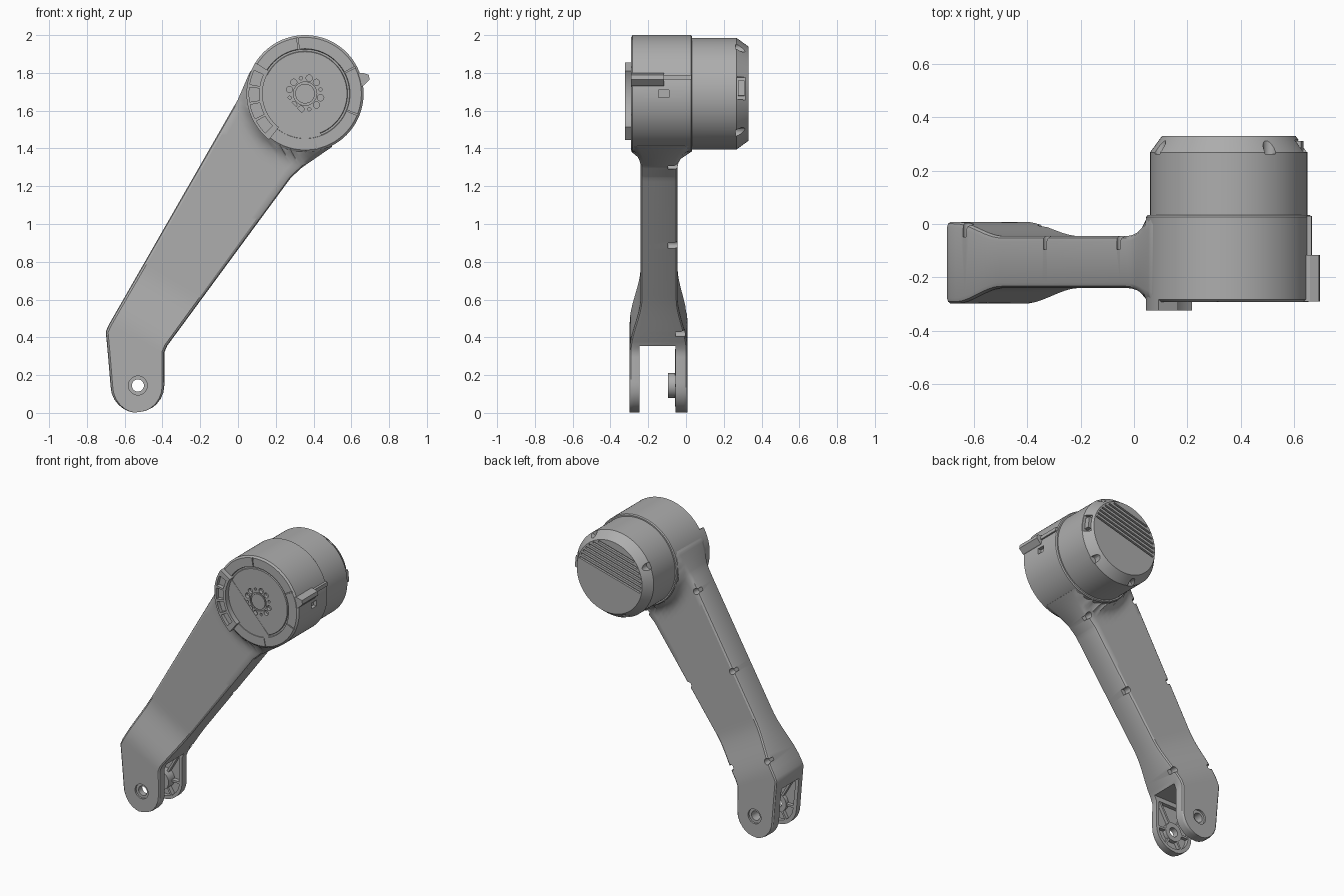
import bpy, bmesh
from math import sin, cos, pi, radians, sqrt, hypot
from mathutils import Vector

cube = bpy.data.objects.get("Cube")
if cube:
    bpy.data.objects.remove(cube)

grey = bpy.data.materials.new("matte_grey")
grey.use_nodes = True
grey.diffuse_color = (0.42, 0.42, 0.42, 1)
grey.node_tree.nodes["Principled BSDF"].inputs["Base Color"].default_value = (0.42, 0.42, 0.42, 1)

HUB = (0.355, 1.69)     # upper joint axis (x, z)
PIN = (-0.53, 0.145)    # fork pin axis (x, z)


def finish(bm, name):
    bmesh.ops.remove_doubles(bm, verts=bm.verts, dist=1e-5)
    bmesh.ops.recalc_face_normals(bm, faces=bm.faces)
    mesh = bpy.data.meshes.new(name)
    bm.to_mesh(mesh)
    bm.free()
    mesh.materials.append(grey)
    ob = bpy.data.objects.new(name, mesh)
    bpy.context.collection.objects.link(ob)
    return ob


def select(ob):
    bpy.ops.object.select_all(action='DESELECT')
    ob.select_set(True)
    bpy.context.view_layer.objects.active = ob


def smooth(ob, angle=30):
    select(ob)
    bpy.ops.object.shade_smooth_by_angle(angle=radians(angle))


def prism(name, outline, y0, y1):
    """Extrude an (x, z) outline along y."""
    bm = bmesh.new()
    face = bm.faces.new([bm.verts.new((x, y0, z)) for x, z in outline])
    new = bmesh.ops.extrude_face_region(bm, geom=[face])["geom"]
    bmesh.ops.translate(bm, vec=(0, y1 - y0, 0),
                        verts=[v for v in new if isinstance(v, bmesh.types.BMVert)])
    return finish(bm, name)


def polar(c, r, deg):
    return (c[0] + r * cos(radians(deg)), c[1] + r * sin(radians(deg)))


def circle(c, r, n=32):
    return [polar(c, r, 360 * i / n) for i in range(n)]


def sector(c, r0, r1, a0, a1, n=16):
    angles = [a0 + (a1 - a0) * i / n for i in range(n + 1)]
    return [polar(c, r1, a) for a in angles] + [polar(c, r0, a) for a in reversed(angles)]


def bar(c, length, width, deg):
    """Rectangle outline centred on c, turned by deg."""
    u = Vector((cos(radians(deg)), sin(radians(deg))))
    v = Vector((-u.y, u.x))
    return [tuple(Vector(c) + u * length * i / 2 + v * width * j / 2)
            for i, j in ((-1, -1), (1, -1), (1, 1), (-1, 1))]


def revolve(name, profile, n=96):
    """Spin an (r, y) profile about the hub axis."""
    bm = bmesh.new()
    rings = []
    for i in range(n):
        a = 2 * pi * i / n
        rings.append([bm.verts.new((HUB[0] + r * cos(a), y, HUB[1] + r * sin(a))) for r, y in profile])
    for i in range(n):
        p, q = rings[i], rings[(i + 1) % n]
        for j in range(len(profile) - 1):
            bm.faces.new((p[j], p[j + 1], q[j + 1], q[j]))
    bmesh.ops.remove_doubles(bm, verts=bm.verts, dist=1e-5)
    return finish(bm, name)


def cut(ob, cutters):
    for c in cutters:
        m = ob.modifiers.new("cut", 'BOOLEAN')
        m.operation, m.solver, m.object = 'DIFFERENCE', 'EXACT', c
        select(ob)
        bpy.ops.object.modifier_apply(modifier=m.name)
        bpy.data.objects.remove(c)


def smoothstep(a, b, x):
    t = min(1, max(0, (x - a) / (b - a)))
    return t * t * (3 - 2 * t)


# Arm: lofted stations of (left edge, right edge), denser along the straight run
pairs = []
for a in (-82, -70, -58, -45, -30, -15, 0):
    pairs.append((polar(PIN, 0.145, 180 - a), polar(PIN, 0.14, a)))
keys = [pairs[-1], ((-0.688, 0.30), (-0.39, 0.22)), ((-0.70, 0.43), (-0.39, 0.32)),
        ((-0.685, 0.465), (-0.375, 0.355)),
        ((0.0, 1.66), (0.28, 1.245)), ((0.06, 1.80), (0.34, 1.30)), ((0.1, 1.85), (0.5, 1.41))]
for (l0, r0), (l1, r1), n in zip(keys, keys[1:], (4, 4, 2, 40, 10, 10)):
    for i in range(1, n + 1):
        pairs.append((Vector(l0).lerp(Vector(l1), i / n), Vector(r0).lerp(Vector(r1), i / n)))


def depth(x, z):
    """Front and back y of the arm: thick fork, slim shank, flare at the hub."""
    w = 1 - smoothstep(0.08, 0.42, 0.86 * z + 0.5 * x)
    u = min(1, max(0, (hypot(x - HUB[0], z - HUB[1]) - 0.31) / 0.085))
    rise = 1 - sqrt(1 - (1 - u) ** 2)
    return -0.24 - 0.058 * w - 0.048 * rise, -0.045 + 0.053 * w + 0.072 * rise


bm = bmesh.new()
rings = []
ts = [0, 0.012, 0.04] + [0.1 * i for i in range(1, 10)] + [0.96, 0.988, 1]
for l, r in pairs:
    front, back = [], []
    for t in ts:
        x, z = Vector(l).lerp(Vector(r), t)
        f, b = depth(x, z)
        e = {0: 0.02, 0.012: 0.007, 0.988: 0.007, 1: 0.02}.get(t, 0)
        front.append(bm.verts.new((x, f + e, z)))
        back.append(bm.verts.new((x, b - e, z)))
    rings.append(front + back[::-1])
for p, q in zip(rings, rings[1:]):
    for j in range(len(p)):
        k = (j + 1) % len(p)
        bm.faces.new((p[j], p[k], q[k], q[j]))
bm.faces.new(rings[0])
bm.faces.new(rings[-1])
arm = finish(bm, "arm")

slot = prism("slot_cutter", [(-0.9, -0.1), (-0.2, -0.1), (-0.2, 0.355), (-0.9, 0.355)], -0.245, -0.055)
pocket = prism("pocket_cutter", [polar(PIN, 0.118, a) for a in range(180, 361, 12)]
               + [(-0.412, 0.325), (-0.668, 0.325)], -0.272, -0.028)
cutters = [slot, pocket, prism("pin_hole", circle(PIN, 0.032), -0.5, 0.3),
           prism("front_counterbore", circle(PIN, 0.05), -0.5, -0.285),
           prism("back_counterbore", circle(PIN, 0.05), -0.005, 0.3)]
# Screw recesses along the back edges
for x, z in ((-0.62, 0.545), (-0.34, 0.425), (-0.32, 1.07), (0.01, 0.89), (-0.045, 1.55), (0.33, 1.31)):
    b = depth(x, z)[1]
    cutters.append(prism("screw_recess", circle((x, z), 0.02, 16), b - 0.05, b + 0.1))
cut(arm, cutters)
smooth(arm)

# Fork bosses and stiffening ribs inside each prong
for side, y0, y1, top in (("front", -0.274, -0.248, -0.245), ("back", -0.026, -0.058, -0.095)):
    boss = prism(side + "_boss", circle(PIN, 0.065), y0, top)
    cut(boss, [prism("boss_hole", circle(PIN, 0.032), -0.5, 0.3)])
    smooth(boss)
    for a, far in ((0, 0.125), (60, 0.22), (120, 0.22), (180, 0.125), (240, 0.125), (300, 0.125)):
        prism(side + "_rib", bar(polar(PIN, (0.05 + far) / 2, a), far - 0.05, 0.014, a), y0, y1)

# Hub housing
housing = revolve("hub_housing", [(0, -0.286), (0.222, -0.286), (0.225, -0.279), (0.235, -0.279),
                                  (0.238, -0.292), (0.298, -0.292), (0.31, -0.282),
                                  (0.31, 0.026), (0.304, 0.033), (0, 0.033)])
cutters = [prism("seam", sector(HUB, 0.23, 0.301, a - 0.7, a + 0.7, 2), -0.4, -0.284)
           for a in (98, 28, -22, -78)]
cutters.append(prism("centre_groove", circle(HUB, 0.062, 48), -0.4, -0.278))
for i in range(12):
    r = 0.009 if i % 3 == 0 else 0.017
    cutters.append(prism("bolt_hole", circle(polar(HUB, 0.085, 15 + 30 * i), r, 12), -0.4, -0.262))
cutters.append(prism("side_socket", [(0.64, 1.67), (0.7, 1.67), (0.7, 1.71), (0.64, 1.71)], -0.145, -0.09))
cut(housing, cutters)
smooth(housing)
smooth(prism("centre_cap", circle(HUB, 0.052, 48), -0.275, -0.286))

# Raised guard plate with four windows
guard = prism("guard_plate", sector(HUB, 0.225, 0.31, 148, 232, 28), -0.28, -0.324)
cut(guard, [prism("window", sector(HUB, 0.243, 0.296, a - 7.5, a + 7.5, 6), -0.4, -0.298)
            for a in (163, 181, 199, 217)])
smooth(guard)

# Side stop and its thin trailing rail
prism("side_stop", [(0.64, 1.72), (0.668, 1.735), (0.697, 1.765), (0.692, 1.79), (0.66, 1.80), (0.63, 1.80)],
      -0.29, -0.117)
prism("side_rail", [(0.64, 1.765), (0.667, 1.765), (0.665, 1.79), (0.64, 1.79)], -0.12, 0.03)

# Motor can with chamfered back, edge notches and cooling grooves
can = revolve("motor_can", [(0, 0.02), (0.295, 0.02), (0.295, 0.268), (0.25, 0.33), (0, 0.33)])
cutters = [prism("edge_notch", circle(polar(HUB, 0.287, a), 0.024, 16), 0.262, 0.4) for a in (58, 155, 250, 315)]
cutters.append(prism("connector_opening", bar(polar(HUB, 0.287, 6), 0.07, 0.12, 6), 0.27, 0.315))
for i in range(7):
    h = 0.015 + 0.03 * i
    cutters.append(prism("cooling_groove", bar(polar(HUB, h, 105), 2 * sqrt(0.24 ** 2 - h * h), 0.013, 15),
                         0.315, 0.4))
cut(can, cutters)
smooth(can)
prism("connector_block", bar(polar(HUB, 0.262, 6), 0.03, 0.08, 6), 0.275, 0.31)
